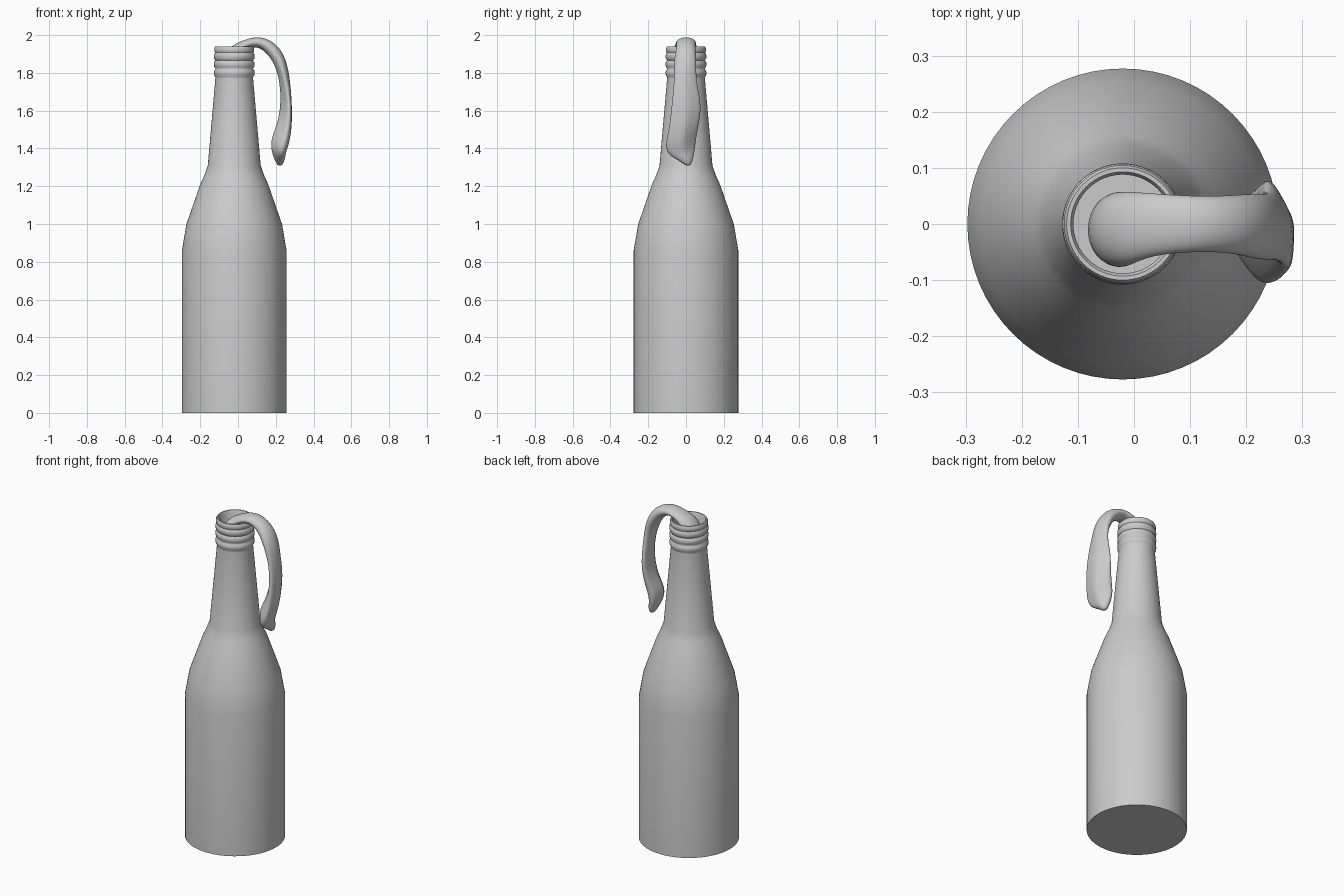
import bpy, bmesh, math
from mathutils import Vector

cube = bpy.data.objects.get("Cube")
if cube:
    bpy.data.objects.remove(cube, do_unlink=True)

grey = bpy.data.materials.new("plain_grey")
grey.use_nodes = True
grey.diffuse_color = (0.6, 0.6, 0.6, 1)
grey.node_tree.nodes["Principled BSDF"].inputs["Base Color"].default_value = (0.6, 0.6, 0.6, 1)


def loft(name, rings, angle, cap_start=True, cap_end=True):
    """Skin a list of equal-length point rings into a smooth object."""
    bm = bmesh.new()
    rows = [[bm.verts.new(p) for p in ring] for ring in rings]
    n = len(rows[0])
    for a, b in zip(rows, rows[1:]):
        for i in range(n):
            j = (i + 1) % n
            bm.faces.new((a[i], a[j], b[j], b[i]))
    if cap_start:
        bm.faces.new(rows[0][::-1])
    if cap_end:
        bm.faces.new(rows[-1])
    bmesh.ops.recalc_face_normals(bm, faces=bm.faces)
    mesh = bpy.data.meshes.new(name)
    bm.to_mesh(mesh)
    bm.free()
    obj = bpy.data.objects.new(name, mesh)
    bpy.context.collection.objects.link(obj)
    mesh.materials.append(grey)
    bpy.ops.object.select_all(action="DESELECT")
    obj.select_set(True)
    bpy.context.view_layer.objects.active = obj
    bpy.ops.object.shade_smooth_by_angle(angle=math.radians(angle))
    return obj


# Bottle: outer wall, threaded mouth, rim and hollow neck (radius, height)
profile = [(.277, 0), (.277, .86), (.253, 1.0), (.18, 1.21), (.157, 1.26), (.14, 1.31), (.1, 1.77)]
for z in (1.8, 1.846, 1.888):
    profile += [(.1, z - .022), (.107, z - .012), (.108, z), (.107, z + .01), (.101, z + .019)]
profile += [(.105, 1.915), (.105, 1.932), (.1, 1.94), (.093, 1.94), (.088, 1.932),
            (.088, 1.77), (.125, 1.31), (.14, 1.25)]
SIDES = 64
bottle_rings = [[(-.02 + r * math.cos(math.tau * i / SIDES), r * math.sin(math.tau * i / SIDES), z)
                 for i in range(SIDES)] for r, z in profile]
loft("bottle", bottle_rings, 50)

# Cloth strip: centre x, y, z, half width, half thickness, twist in degrees
strip = [
    (-.03, -.01, 1.70, .05, .04, 0),
    (-.035, -.01, 1.84, .068, .058, 0),
    (-.02, -.01, 1.91, .07, .045, 0),
    (.03, 0, 1.95, .056, .024, 0),
    (.11, 0, 1.971, .05, .03, 0),
    (.18, 0, 1.93, .052, .038, 0),
    (.225, -.005, 1.86, .062, .034, 0),
    (.249, -.005, 1.76, .058, .03, 6),
    (.257, .005, 1.63, .084, .03, 14),
    (.247, -.012, 1.52, .082, .042, 14),
    (.222, -.03, 1.44, .085, .054, 14),
    (.215, -.025, 1.385, .074, .042, 12),
    (.222, 0, 1.335, .035, .026, 8),
    (.222, .01, 1.308, .015, .012, 0),
]
SEG = 16
cloth_rings = []
for k, (x, y, z, w, t, twist) in enumerate(strip):
    a, b = strip[max(k - 1, 0)], strip[min(k + 1, len(strip) - 1)]
    along = Vector((b[0] - a[0], 0, b[2] - a[2])).normalized()
    tw = math.radians(twist)
    across = Vector((0, 1, 0))
    out = across.cross(along)
    wide = across * math.cos(tw) + out * math.sin(tw)
    thick = out * math.cos(tw) - across * math.sin(tw)
    ring = []
    for i in range(SEG):
        ang = math.tau * i / SEG
        # a shallow pleat runs down the hanging half
        pleat = 1 - (.25 * abs(math.sin(2 * ang)) if 6 < k < 12 else 0)
        p = Vector((x, y, z)) + wide * w * math.cos(ang) + thick * t * pleat * math.sin(ang)
        # loose corner droops on the front side
        if 8 < k < 12:
            p.z -= .02 * max(0, -math.cos(ang))
        ring.append(p)
    cloth_rings.append(ring)
cloth = loft("cloth_strip", cloth_rings, 180)
sub = cloth.modifiers.new("soften", "SUBSURF")
sub.levels = sub.render_levels = 2
